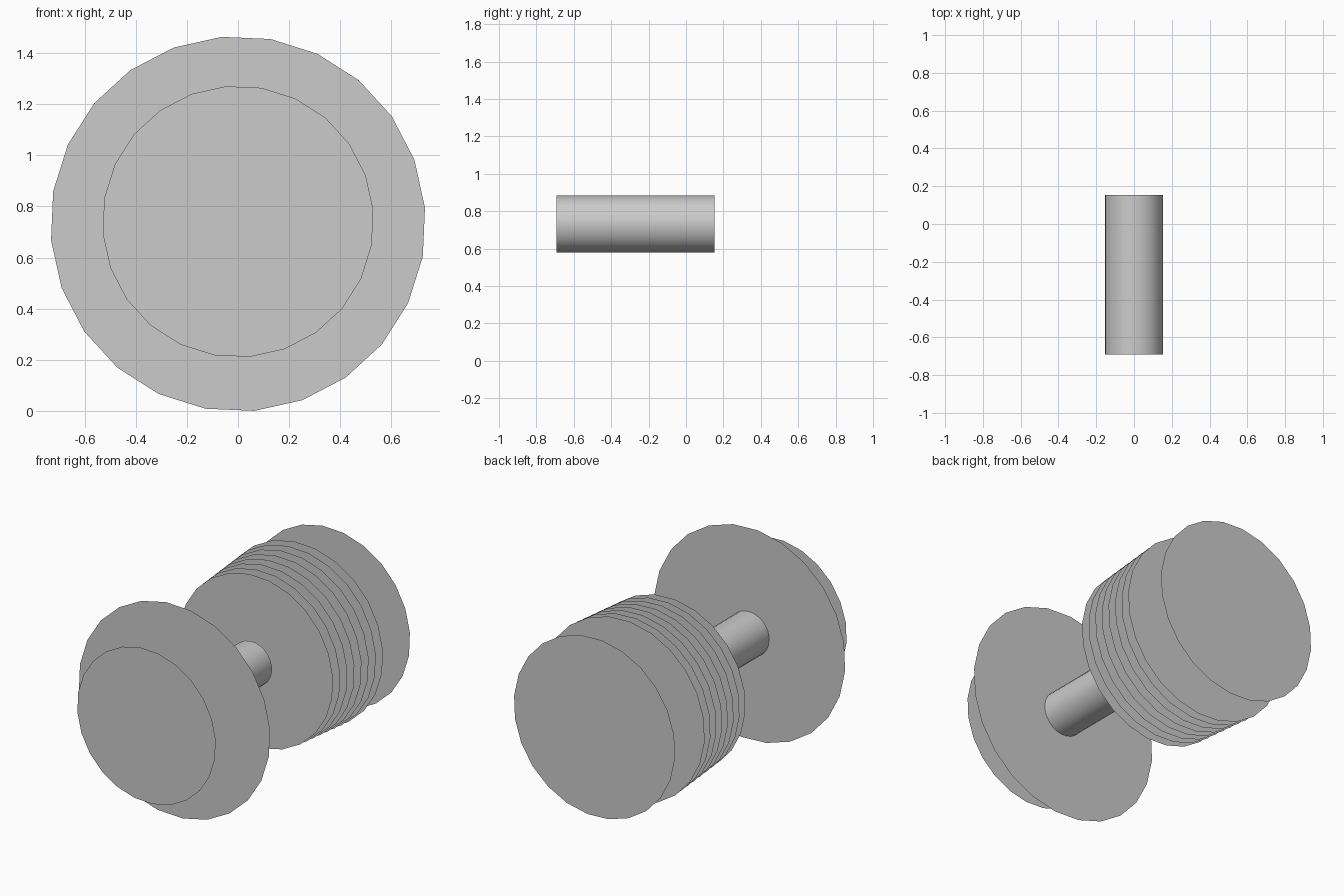
import bpy
from math import radians

if "Cube" in bpy.data.objects:
    bpy.data.objects.remove(bpy.data.objects["Cube"])

SIDES = 24
AXIS_Z = 0.732


def face_front(obj, name):
    # Lay the round part along y, with a slight roll around its own axis
    obj.name = name
    obj.rotation_euler = (radians(90), 0, 0)
    bpy.ops.object.transform_apply(location=False, rotation=True, scale=False)
    obj.rotation_euler = (0, radians(-5.0), 0)
    return obj


def disc(name, y, radius, z=AXIS_Z):
    # Paper-thin flat disc facing front and back
    bpy.ops.mesh.primitive_circle_add(vertices=SIDES, radius=radius,
                                      fill_type='NGON', location=(0, y, z))
    return face_front(bpy.context.object, name)


# Front end: small cap in front of the wide flange
disc("front_cap", -1.0, 0.531, 0.741)
disc("front_flange", -0.695, 0.734)

# Smooth open shaft between flange and stack
y0, y1 = -0.692, 0.153
bpy.ops.mesh.primitive_cylinder_add(vertices=SIDES, radius=0.153, depth=y1 - y0,
                                    end_fill_type='NOTHING',
                                    location=(0, (y0 + y1) / 2, AXIS_Z))
shaft = face_front(bpy.context.object, "shaft")
bpy.ops.object.shade_smooth_by_angle(angle=radians(40))

# Stack of evenly spaced discs, growing slightly toward the back
COUNT = 8
for i in range(COUNT):
    t = i / (COUNT - 1)
    disc(f"stack_disc_{i + 1}", 0.195 + 0.495 * t, 0.592 + 0.036 * t)

# Back cap
disc("back_cap", 1.0, 0.618)
